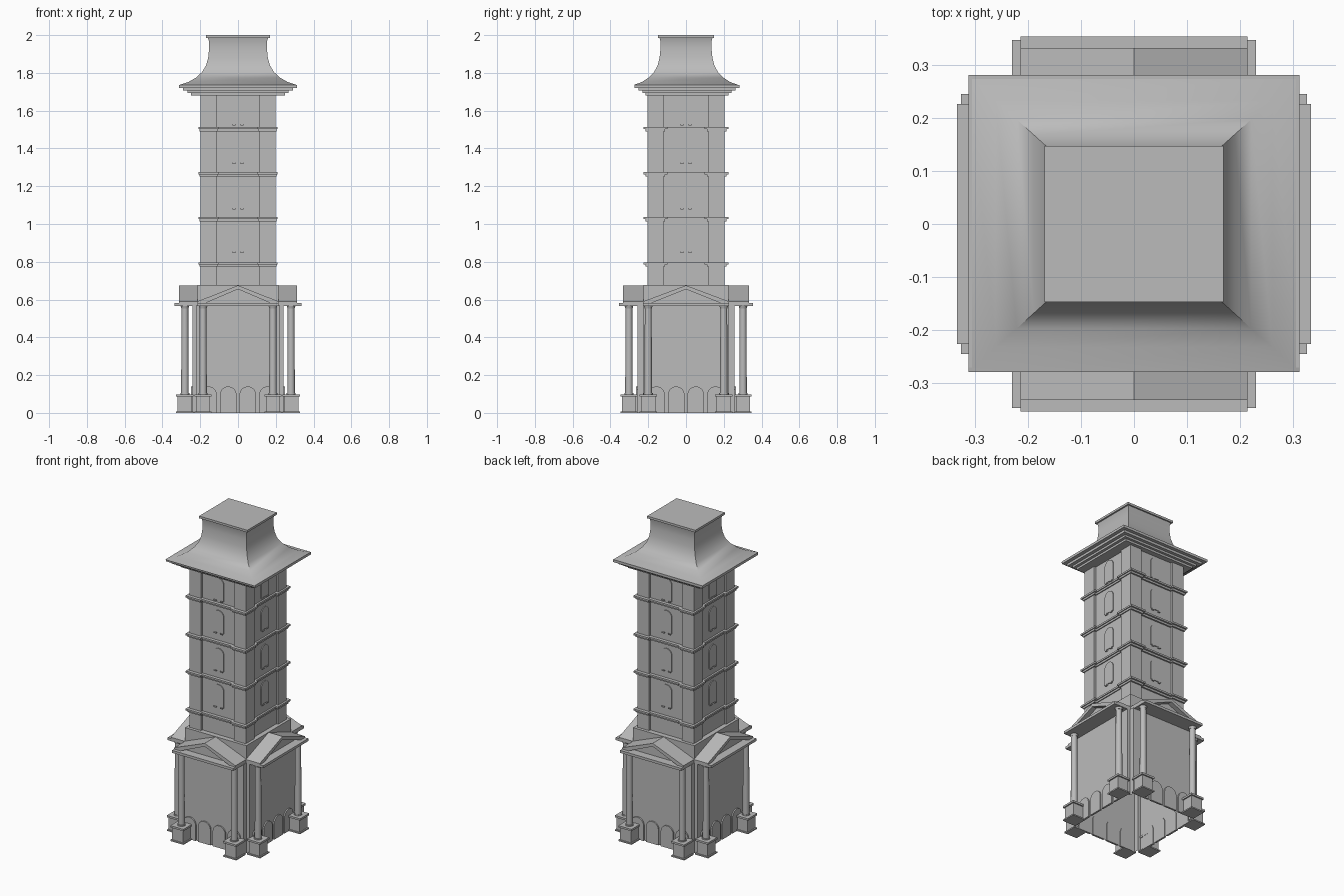
import bpy, bmesh, math
from mathutils import Matrix

cube = bpy.data.objects.get("Cube")
if cube:
    bpy.data.objects.remove(cube)

STONE = (0.5, 0.5, 0.5, 1)
stone = bpy.data.materials.new("grey_stone")
stone.use_nodes = True
stone.diffuse_color = STONE
stone.node_tree.nodes["Principled BSDF"].inputs["Base Color"].default_value = STONE

UPRIGHT = Matrix.Rotation(math.pi / 2, 4, "X")  # profile (x, z), depth towards -y


def finish(name, bm, matrix=None, smooth=None):
    bmesh.ops.recalc_face_normals(bm, faces=bm.faces)
    if matrix is not None:
        bm.transform(matrix)
    mesh = bpy.data.meshes.new(name)
    bm.to_mesh(mesh)
    bm.free()
    mesh.materials.append(stone)
    obj = bpy.data.objects.new(name, mesh)
    bpy.context.collection.objects.link(obj)
    if smooth:
        bpy.ops.object.select_all(action="DESELECT")
        bpy.context.view_layer.objects.active = obj
        obj.select_set(True)
        bpy.ops.object.shade_smooth_by_angle(angle=math.radians(smooth))
    return obj


def prism(name, points, lo, hi, matrix=None, open_bottom=False):
    bm = bmesh.new()
    base = bm.faces.new([bm.verts.new((x, y, lo)) for x, y in points])
    ext = bmesh.ops.extrude_face_region(bm, geom=[base], use_keep_orig=True)
    verts = [v for v in ext["geom"] if isinstance(v, bmesh.types.BMVert)]
    bmesh.ops.translate(bm, verts=verts, vec=(0, 0, hi - lo))
    if open_bottom:
        bmesh.ops.delete(bm, geom=[base], context="FACES_ONLY")
    return finish(name, bm, matrix)


def rect(hx, hy, cx=0, cy=0):
    return [(cx - hx, cy - hy), (cx + hx, cy - hy), (cx + hx, cy + hy), (cx - hx, cy + hy)]


def plan(quadrant):
    # Mirror one corner of a floor plan into a closed outline
    q, r = quadrant, quadrant[::-1]
    return (q + [(-x, y) for x, y in r] + [(-x, -y) for x, y in q] + [(x, -y) for x, y in r])


def shaft_plan(grow_x=0, grow_y=0):
    x, y, recess = 0.198 + grow_x, 0.205 + grow_y, 0.013
    px, py = 0.115 - grow_x, 0.12 - grow_y
    return plan([(x - recess, py), (x, py), (x, y), (px, y), (px, y - recess)])


def arch(width, height, sides=10):
    r = width / 2
    curve = [(r * math.cos(math.pi * i / sides), height - r + r * math.sin(math.pi * i / sides))
             for i in range(sides + 1)]
    return [(-r, 0), (r, 0)] + curve


def loft(name, rings, smooth):
    bm = bmesh.new()
    loops = [[bm.verts.new((x, y, z)) for x, y in rect(hx, hy)] for hx, hy, z in rings]
    for a, b in zip(loops, loops[1:]):
        for i in range(4):
            j = (i + 1) % 4
            bm.faces.new((a[i], a[j], b[j], b[i]))
    bm.faces.new(loops[0])
    bm.faces.new(loops[-1])
    return finish(name, bm, smooth=smooth)


def column(name, x, y, turn):
    bm = bmesh.new()
    for r1, r2, lo, hi in ((0.024, 0.024, 0.095, 0.105), (0.02, 0.018, 0.105, 0.553),
                           (0.019, 0.023, 0.553, 0.566)):
        bmesh.ops.create_cone(bm, cap_ends=True, segments=16, radius1=r1, radius2=r2, depth=hi - lo,
                              matrix=Matrix.Translation((x, y, (lo + hi) / 2)))
    finish(name, bm, turn, smooth=40)


# Lower hall, hollow and open underneath, with a square attic above
prism("hall_walls", plan([(0.24, 0.227), (0.22, 0.227), (0.22, 0.257)]), 0, 0.57, open_bottom=True)
prism("attic", rect(0.215, 0.224), 0.57, 0.676)

# Shaft with corner piers and stepped string courses
prism("shaft", shaft_plan(), 0.67, 1.70)
for z in (0.78, 1.02, 1.257, 1.497):
    prism("string_course_lower", shaft_plan(0.006, 0.01), z - 0.006, z + 0.006)
    prism("string_course_upper", shaft_plan(0.012, 0.021), z + 0.006, z + 0.017)

# Four sides: porticoes, arcades and windows
front = dict(half=0.215, wall=0.257, cornice=0.355, rake=0.333, col_x=0.185, col_y=0.302, panel=0.192)
side = dict(half=0.227, wall=0.24, cornice=0.335, rake=0.312, col_x=0.2, col_y=0.281, panel=0.185)
for k, label in enumerate(("front", "left", "back", "right")):
    p = side if k % 2 else front
    turn = Matrix.Rotation(k * math.pi / 2, 4, "Z")
    up = turn @ UPRIGHT
    half = p["half"]

    # Cornice slab, recessed gable and raking roof
    depth = (p["cornice"] - 0.2) / 2
    prism(label + "_cornice", rect(half, depth, 0, -0.2 - depth), 0.566, 0.582, turn)
    gable = [(-half + 0.02, 0.58), (half - 0.02, 0.58), (0, 0.66)]
    prism(label + "_gable", gable, 0.2, p["rake"] - 0.03, up)
    roof = [(-half, 0.582), (-half + 0.045, 0.582), (0, 0.655), (half - 0.045, 0.582),
            (half, 0.582), (half, 0.59), (0, 0.675), (-half, 0.59)]
    prism(label + "_gable_roof", roof, 0.2, p["rake"], up)

    # Columns on pedestals
    for s in (-1, 1):
        x, y = s * p["col_x"], -p["col_y"]
        column(label + "_column", x, y, turn)
        prism(label + "_pedestal_foot", rect(0.046, 0.046, x, y), 0, 0.008, turn)
        prism(label + "_pedestal", rect(0.038, 0.038, x, y), 0.008, 0.086, turn)
        prism(label + "_pedestal_cap", rect(0.046, 0.046, x, y), 0.086, 0.098, turn)

    # Blind arcade along the foot of the wall
    for x in (-0.156, -0.052, 0.052, 0.156):
        prism(label + "_blind_arch", arch(0.088, 0.14), p["wall"] - 0.004, p["wall"] + 0.008,
              up @ Matrix.Translation((x, 0, 0)))

    # Arched windows with sill brackets
    for z in (0.855, 1.085, 1.325, 1.53):
        place = up @ Matrix.Translation((0, z, 0))
        prism(label + "_window", arch(0.075, 0.14), p["panel"] - 0.004, p["panel"] + 0.005, place)
        for s in (-1, 1):
            prism(label + "_sill_bracket", rect(0.008, 0.004, s * 0.022, -0.004),
                  p["panel"] - 0.004, p["panel"] + 0.009, place)

# Stepped eaves
for hx, hy, lo, hi in ((0.25, 0.22, 1.68, 1.693), (0.268, 0.236, 1.693, 1.706),
                       (0.29, 0.256, 1.706, 1.721), (0.313, 0.277, 1.721, 1.737)):
    prism("eaves_step", rect(hx, hy, 0, 0.005), lo, hi)

# Flared roof and flat cap
loft("flared_roof", [(0.313, 0.28, 1.735), (0.262, 0.233, 1.752), (0.222, 0.198, 1.775),
                     (0.190, 0.169, 1.805), (0.169, 0.150, 1.84), (0.158, 0.140, 1.88),
                     (0.153, 0.135, 1.93), (0.153, 0.135, 1.965), (0.160, 0.140, 1.988)], 45)
prism("roof_cap", rect(0.169, 0.148), 1.986, 2.0)
